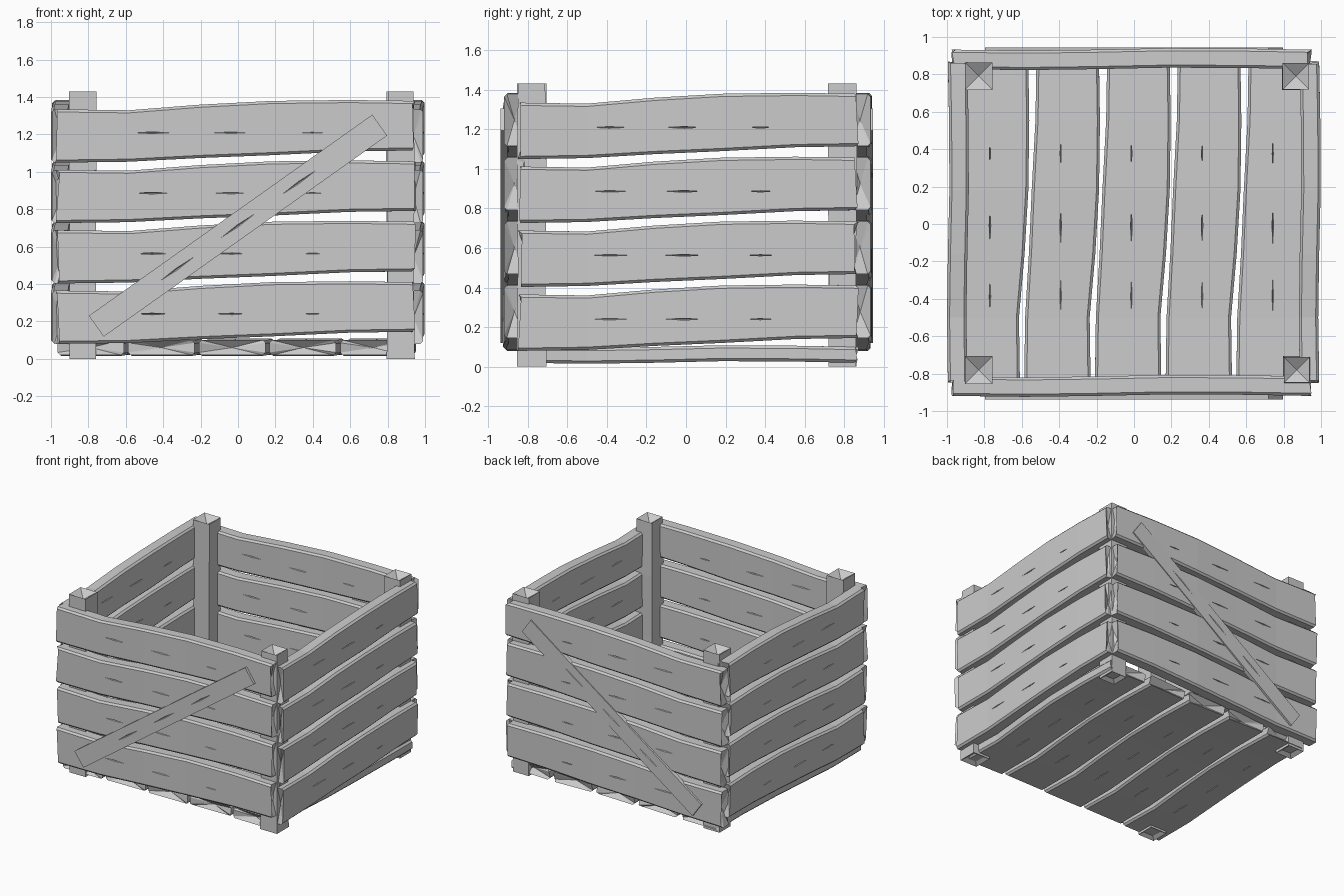
import bpy, bmesh, math, random
from mathutils import Matrix, Vector

random.seed(4)
if "Cube" in bpy.data.objects:
    bpy.data.objects.remove(bpy.data.objects["Cube"], do_unlink=True)

wood = bpy.data.materials.new("grey_wood")
wood.use_nodes = True
GREY = (0.6, 0.6, 0.6, 1)
wood.diffuse_color = GREY
wood.node_tree.nodes["Principled BSDF"].inputs["Base Color"].default_value = GREY

THICK = 0.104
CHAMFER = 0.014
# Warped board outline: fraction of length, lower edge, upper edge, bow
WARP = [(0, 0, .285, 0), (.2, .005, .28, -.005), (.4, .025, .31, 0),
        (.6, .04, .33, .008), (.82, .06, .335, .006), (1, .065, .33, 0)]
CRACKS = (.265, .49, .715)

# Local board axes (along, height, outward) mapped to the world
WALL_X = Matrix(((1, 0, 0), (0, 0, 1), (0, 1, 0))).to_4x4()
WALL_Y = Matrix(((0, 0, 1), (1, 0, 0), (0, 1, 0))).to_4x4()
FLOOR = Matrix(((0, 1, 0), (1, 0, 0), (0, 0, 1))).to_4x4()


def make_object(name, bm, matrix=None):
    if matrix:
        bm.transform(matrix)
    bmesh.ops.recalc_face_normals(bm, faces=bm.faces)
    mesh = bpy.data.meshes.new(name)
    bm.to_mesh(mesh)
    bm.free()
    mesh.materials.append(wood)
    obj = bpy.data.objects.new(name, mesh)
    bpy.context.scene.collection.objects.link(obj)
    return obj


def hollow_end(bm, loop, inward):
    """Close an end loop with a shallow hollow pyramid."""
    mid = sum((v.co for v in loop), Vector()) / len(loop)
    tip = bm.verts.new(mid + Vector(inward))
    for a, b in zip(loop, loop[1:] + loop[:1]):
        bm.faces.new((a, b, tip))


def bridge(bm, loops):
    for one, two in zip(loops, loops[1:]):
        n = len(one)
        for i in range(n):
            j = (i + 1) % n
            bm.faces.new((one[i], one[j], two[j], two[i]))


def carve(obj, spots, matrix):
    """Cut slim pointed cracks centred on the given spots."""
    bm = bmesh.new()
    for spot in spots:
        shape = Matrix.Translation(spot) @ Matrix.Diagonal((.11, .006, .014, 1))
        ring = [bm.verts.new(shape @ Vector(p))
                for p in ((1, 0, 0), (0, 1, 0), (-1, 0, 0), (0, -1, 0))]
        for side in (1, -1):
            tip = bm.verts.new(shape @ Vector((0, 0, side)))
            for a, b in zip(ring, ring[1:] + ring[:1]):
                bm.faces.new((a, b, tip))
    cutter = make_object("crack_cutter", bm, matrix)
    cutter.hide_render = True
    mod = obj.modifiers.new("cracks", 'BOOLEAN')
    mod.operation = 'DIFFERENCE'
    mod.solver = 'EXACT'
    mod.object = cutter
    bpy.context.view_layer.update()
    graph = bpy.context.evaluated_depsgraph_get()
    mesh = bpy.data.meshes.new_from_object(obj.evaluated_get(graph))
    obj.modifiers.clear()
    obj.data = mesh
    bpy.data.objects.remove(cutter, do_unlink=True)


def board(name, axes, start, end, base, depth, thick=THICK, extra=0):
    """Warped, chamfered board with hollow ends and cracked faces."""
    bm = bmesh.new()
    loops = []
    half = thick / 2
    c = CHAMFER
    for t, low, high, bow in WARP:
        lo, hi, mid = base + low, base + high + extra, depth + bow
        x = start + (end - start) * t
        rim = [(lo, half - c), (lo + c, half), (hi - c, half), (hi, half - c),
               (hi, c - half), (hi - c, -half), (lo + c, -half), (lo, c - half)]
        rough = .012 if t in (0, 1) else 0
        loops.append([bm.verts.new((x + random.uniform(-rough, rough), h, mid + o))
                      for h, o in rim])
    bridge(bm, loops)
    hollow_end(bm, loops[0], (.04, 0, 0))
    hollow_end(bm, loops[-1], (-.04, 0, 0))
    obj = make_object(name, bm, axes)
    height = base + .16 + extra / 2
    spots = [Vector((start + (end - start) * t, height, depth + side * half))
             for t in CRACKS for side in (1, -1)]
    carve(obj, spots, axes)


# Four courses of wall boards
for i in range(4):
    z = .08 + .323 * i
    board(f"front_board_{i + 1}", WALL_X, -.965, .94, z, -.867)
    board(f"back_board_{i + 1}", WALL_X, -.965, .94, z, .88)
    board(f"right_board_{i + 1}", WALL_Y, -.84, .86, z, .938)
    board(f"left_board_{i + 1}", WALL_Y, -.84, .86, z, -.943)

# Floor boards
for i in range(5):
    board(f"floor_board_{i + 1}", FLOOR, -.84, .86, -.965 + .378 * i, .06,
          thick=.08, extra=.07)

# Corner posts with hollow tops
for name, x, y in (("front_left_post", .87, -.78), ("front_right_post", -.83, -.78),
                   ("back_left_post", .865, .79), ("back_right_post", -.83, .79)):
    bm = bmesh.new()
    loops = []
    for z in (0, .5, 1, 1.43):
        w = .072 + random.uniform(-.004, .004)
        loops.append([bm.verts.new((x + sx * w, y + sy * w, z))
                      for sx, sy in ((-1, -1), (1, -1), (1, 1), (-1, 1))])
    bridge(bm, loops)
    hollow_end(bm, loops[0], (0, 0, .05))
    hollow_end(bm, loops[-1], (0, 0, -.05))
    make_object(name, bm)

# Diagonal braces
slope = math.atan2(1.075, 1.515)
for name, y, side in (("front_brace", -.92, -1), ("back_brace", .928, 1)):
    place = (Matrix.Translation((0, y, .712)) @ Matrix.Rotation(-slope, 4, 'Y')
             @ WALL_X)
    bm = bmesh.new()
    bmesh.ops.create_cube(bm, size=1,
                          matrix=Matrix.Diagonal((1.858, .137, .034, 1)))
    brace = make_object(name, bm, place)
    carve(brace, [Vector((x, 0, side * .017)) for x in (-.4, 0, .4)], place)
